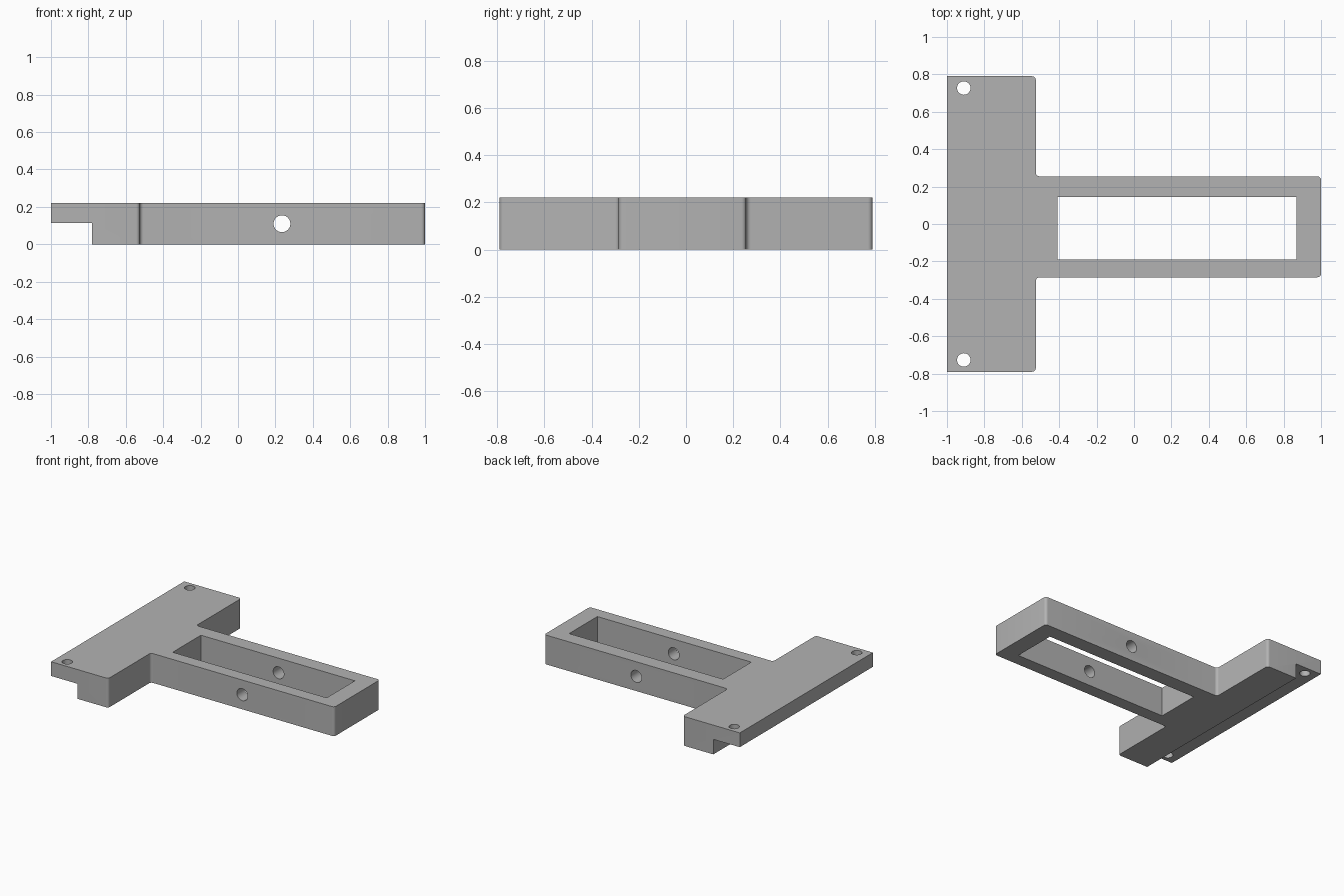
import bpy, bmesh, math
from mathutils import Vector

if "Cube" in bpy.data.objects:
    bpy.data.objects.remove(bpy.data.objects["Cube"], do_unlink=True)

HEIGHT = 0.22
grey = bpy.data.materials.new("plain grey")
grey.use_nodes = True
grey.diffuse_color = (0.45, 0.45, 0.45, 1)
grey.node_tree.nodes["Principled BSDF"].inputs["Base Color"].default_value = grey.diffuse_color


def rounded(points, steps=6):
    """Round each (x, y, radius) right-angled corner of a closed outline."""
    result = []
    for i, (x, y, r) in enumerate(points):
        corner = Vector((x, y))
        if r == 0:
            result.append(corner)
            continue
        a = (Vector(points[i - 1][:2]) - corner).normalized() * r
        b = (Vector(points[(i + 1) % len(points)][:2]) - corner).normalized() * r
        for k in range(steps + 1):
            t = math.pi / 2 * k / steps
            result.append(corner + a * (1 - math.sin(t)) + b * (1 - math.cos(t)))
    return result


def extruded(name, outline, height):
    bm = bmesh.new()
    base = bm.faces.new([bm.verts.new((p.x, p.y, 0)) for p in outline])
    top = bmesh.ops.extrude_face_region(bm, geom=[base])["geom"]
    bmesh.ops.translate(bm, vec=(0, 0, height),
                        verts=[v for v in top if isinstance(v, bmesh.types.BMVert)])
    bmesh.ops.recalc_face_normals(bm, faces=bm.faces)
    mesh = bpy.data.meshes.new(name)
    bm.to_mesh(mesh)
    bm.free()
    obj = bpy.data.objects.new(name, mesh)
    bpy.context.collection.objects.link(obj)
    mesh.materials.append(grey)
    return obj


def box(name, x0, x1, y0, y1, z0, z1):
    bpy.ops.mesh.primitive_cube_add(size=1, location=((x0 + x1) / 2, (y0 + y1) / 2, (z0 + z1) / 2))
    obj = bpy.context.object
    obj.name = name
    obj.scale = (x1 - x0, y1 - y0, z1 - z0)
    return obj


def drill(name, radius, depth, location, rotation=(0, 0, 0)):
    bpy.ops.mesh.primitive_cylinder_add(vertices=40, radius=radius, depth=depth,
                                        location=location, rotation=rotation)
    bpy.context.object.name = name
    return bpy.context.object


# T-shaped plate: wide crossbar and long arm, with rounded corners
R = 0.02
plate = extruded("bracket_plate", rounded([
    (-1, -0.79, 0), (-0.525, -0.79, R), (-0.525, -0.285, R), (1, -0.285, R),
    (1, 0.255, R), (-0.525, 0.255, R), (-0.525, 0.79, R), (-1, 0.79, 0)]), HEIGHT)

# Slot, underside step, screw holes and the cross hole through the arm
cutters = [
    box("slot_cutter", -0.41, 0.87, -0.19, 0.145, -0.1, 0.4),
    box("step_cutter", -1.2, -0.78, -1, 1, -0.2, 0.113),
    drill("cross_hole_cutter", 0.045, 1, (0.235, 0, 0.11), (math.pi / 2, 0, 0)),
]
for side in (-1, 1):
    cutters.append(drill("screw_hole_cutter", 0.036, 1, (-0.91, side * 0.727, 0.1)))

for cutter in cutters:
    cutter.hide_render = True
    bpy.context.view_layer.objects.active = plate
    cut = plate.modifiers.new(cutter.name, "BOOLEAN")
    cut.operation = "DIFFERENCE"
    cut.solver = "EXACT"
    cut.object = cutter
    bpy.ops.object.modifier_apply(modifier=cut.name)
    bpy.data.objects.remove(cutter, do_unlink=True)

# Smooth the rounds and bores, keep the edges sharp
bpy.ops.object.select_all(action="DESELECT")
plate.select_set(True)
bpy.context.view_layer.objects.active = plate
bpy.ops.object.shade_smooth_by_angle(angle=math.radians(30))
